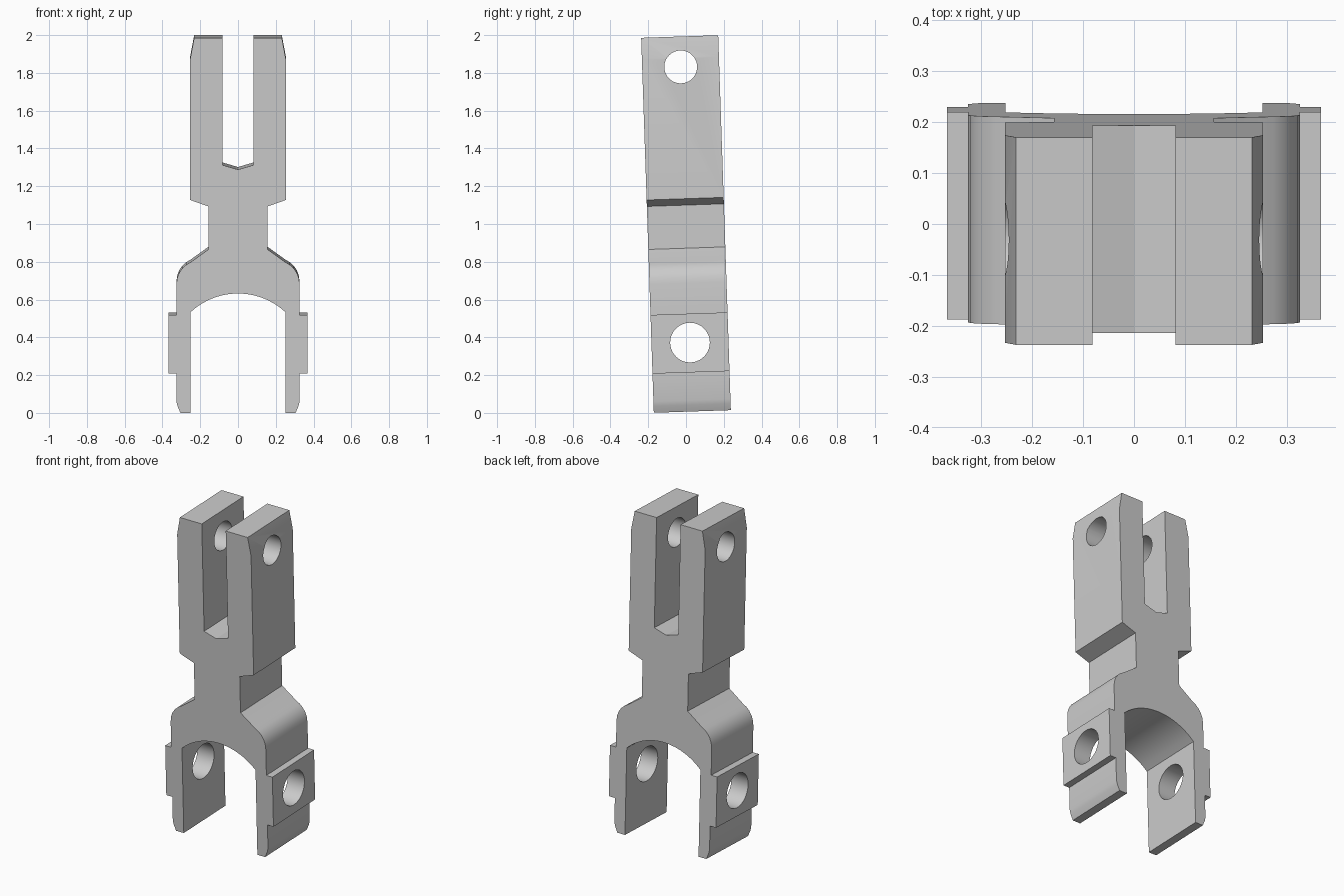
import bpy, bmesh, math
from mathutils import Matrix

cube = bpy.data.objects.get("Cube")
if cube:
    bpy.data.objects.remove(cube, do_unlink=True)

DEPTH = 0.408
TILT = 0.0337
MID = 0.993      # profile height that sits at the centre of the part

grey = bpy.data.materials.new("plain_grey")
grey.use_nodes = True
colour = (0.6, 0.6, 0.6, 1)
grey.diffuse_color = colour
grey.node_tree.nodes["Principled BSDF"].inputs["Base Color"].default_value = colour


def add_object(name, bm):
    bmesh.ops.recalc_face_normals(bm, faces=bm.faces)
    mesh = bpy.data.meshes.new(name)
    bm.to_mesh(mesh)
    bm.free()
    mesh.materials.append(grey)
    obj = bpy.data.objects.new(name, mesh)
    bpy.context.collection.objects.link(obj)
    return obj


def extruded_profile(name, points):
    bm = bmesh.new()
    face = bm.faces.new([bm.verts.new((x, -DEPTH / 2, z - MID)) for x, z in points])
    extrusion = bmesh.ops.extrude_face_region(bm, geom=[face])
    moved = [v for v in extrusion["geom"] if isinstance(v, bmesh.types.BMVert)]
    bmesh.ops.translate(bm, verts=moved, vec=(0, DEPTH, 0))
    return add_object(name, bm)


def cut_pin_hole(obj, z, radius):
    bm = bmesh.new()
    bmesh.ops.create_cone(
        bm, cap_ends=True, segments=40, radius1=radius, radius2=radius, depth=1,
        matrix=Matrix.Translation((0, 0, z - MID)) @ Matrix.Rotation(math.pi / 2, 4, "Y"))
    cutter = add_object("pin_hole_cutter", bm)
    cutter.hide_render = True
    mod = obj.modifiers.new("pin_hole", "BOOLEAN")
    mod.operation = "DIFFERENCE"
    mod.solver = "EXACT"
    mod.object = cutter
    bpy.context.view_layer.objects.active = obj
    bpy.ops.object.modifier_apply(modifier=mod.name)
    bpy.data.objects.remove(cutter, do_unlink=True)


# Left half of the outline, from the slot floor round to the arch crown
slot_and_prong = [(0, 1.288), (0.082, 1.312), (0.082, 1.986), (0.232, 1.986),
                  (0.253, 1.875), (0.253, 1.127)]
neck_and_shoulder = [(0.157, 1.093), (0.157, 0.865), (0.25, 0.798), (0.275, 0.783),
                     (0.296, 0.764), (0.312, 0.74), (0.322, 0.713), (0.326, 0.68)]
pad_and_leg = [(0.326, 0.518), (0.367, 0.518), (0.367, 0.207), (0.326, 0.207),
               (0.326, 0.06), (0.32, 0.035), (0.305, 0), (0.252, 0)]
arch_radius, arch_top, half_angle = 0.368, 0.632, math.asin(0.252 / 0.368)
arch = []
for i in range(8):
    a = half_angle * (1 - i / 7)
    arch.append((arch_radius * math.sin(a), arch_top - arch_radius * (1 - math.cos(a))))
half = slot_and_prong + neck_and_shoulder + pad_and_leg + arch
mirrored = [(-x, z) for x, z in reversed(half[1:-1])]

# Double-ended fork with its two pairs of pin holes
fork = extruded_profile("double_fork_link", half + mirrored)
cut_pin_hole(fork, 1.825, 0.087)
cut_pin_hole(fork, 0.365, 0.105)

# Slight lean towards the front
fork.data.transform(Matrix.Translation((0, 0, 1)) @ Matrix.Rotation(TILT, 4, "X"))
bpy.ops.object.select_all(action="DESELECT")
fork.select_set(True)
bpy.context.view_layer.objects.active = fork
bpy.ops.object.shade_smooth_by_angle(angle=math.radians(30))
